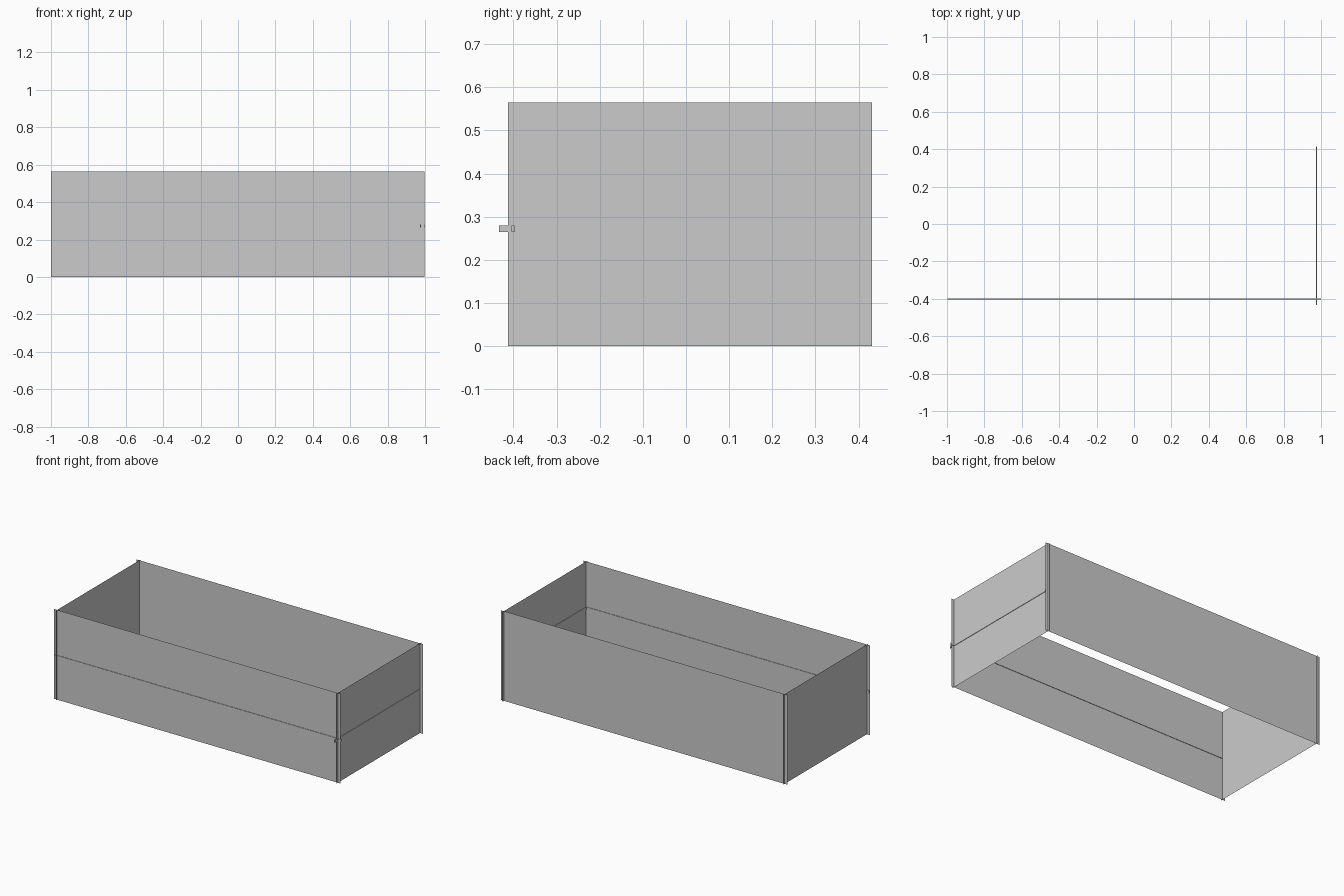
import bpy, bmesh

if "Cube" in bpy.data.objects:
    bpy.data.objects.remove(bpy.data.objects["Cube"])

HEIGHT = 0.565


def panel(name, a, b):
    """Upright single-sheet panel between two floor points."""
    bm = bmesh.new()
    corners = [(*a, 0), (*b, 0), (*b, HEIGHT), (*a, HEIGHT)]
    bm.faces.new([bm.verts.new(c) for c in corners])
    finish(name, bm)


def rod(name, lo, hi):
    """Box-section rod between opposite corners."""
    bm = bmesh.new()
    bmesh.ops.create_cube(bm, size=1)
    for v in bm.verts:
        v.co = [l + (c + 0.5) * (h - l) for c, l, h in zip(v.co, lo, hi)]
    finish(name, bm)


def finish(name, bm):
    mesh = bpy.data.meshes.new(name)
    bm.to_mesh(mesh)
    bm.free()
    bpy.context.collection.objects.link(bpy.data.objects.new(name, mesh))


# Four sheets crossing slightly at the corners, open top and bottom
panel("front_panel", (-1, -0.401), (0.996, -0.401))
panel("back_panel", (0.996, 0.418), (-1, 0.418))
panel("right_panel", (0.976, -0.413), (0.976, 0.431))
panel("left_panel", (-0.98, 0.431), (-0.98, -0.413))

# Slim rails running along the front and right sheets
rod("front_rail", (-0.997, -0.404, 0.265), (1, -0.398, 0.28))
rod("right_rail", (0.973, -0.433, 0.265), (0.979, 0.415, 0.28))
